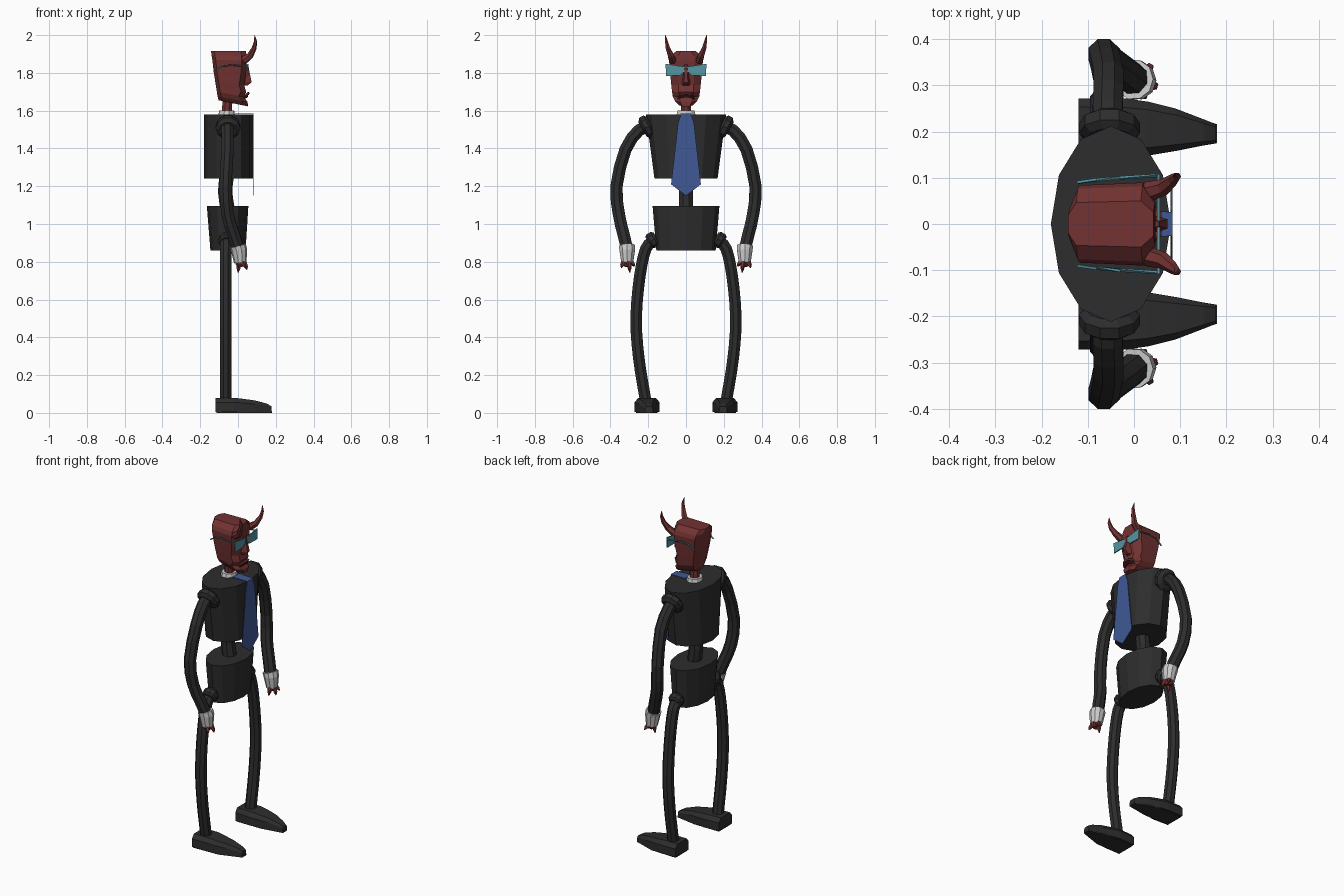
import bpy, bmesh
from math import cos, sin, pi
from mathutils import Vector


def material(name, rgb):
    m = bpy.data.materials.new(name)
    m.diffuse_color = (*rgb, 1)
    return m


SUIT = material("suit_black", (0.026, 0.026, 0.026))
RED = material("skin_red", (0.17, 0.032, 0.032))
DARK = material("lip_dark", (0.06, 0.012, 0.012))
WHITE = material("shirt_white", (0.6, 0.6, 0.6))
BLUE = material("tie_blue", (0.05, 0.10, 0.30))
TEAL = material("glasses_teal", (0.09, 0.30, 0.36))


def loft(name, rings, mat, mirror=False):
    """Skin equal-length rings of points, cap both ends."""
    bm = bmesh.new()
    vs = [[bm.verts.new(p) for p in r] for r in rings]
    n = len(rings[0])
    for a, b in zip(vs, vs[1:]):
        for i in range(n):
            j = (i + 1) % n
            bm.faces.new((a[i], a[j], b[j], b[i]))
    bm.faces.new(vs[0][::-1])
    bm.faces.new(vs[-1])
    return finish(name, bm, mat, mirror)


def finish(name, bm, mat, mirror=False):
    bmesh.ops.recalc_face_normals(bm, faces=bm.faces)
    me = bpy.data.meshes.new(name)
    bm.to_mesh(me)
    bm.free()
    me.materials.append(mat)
    ob = bpy.data.objects.new(name, me)
    bpy.context.collection.objects.link(ob)
    if mirror:
        md = ob.modifiers.new("mirror", 'MIRROR')
        md.use_axis = (False, True, False)
        md.use_mirror_merge = False
    return ob


def ellipse(cx, z, rx, ry, n=12):
    return [(cx + rx * cos(2 * pi * i / n), ry * sin(2 * pi * i / n), z) for i in range(n)]


def smooth_path(pts, sub):
    """Catmull-Rom subdivision of a path."""
    p = [Vector(q) for q in pts]
    p = [2 * p[0] - p[1]] + p + [2 * p[-1] - p[-2]]
    out = []
    for a, b, c, d in zip(p, p[1:], p[2:], p[3:]):
        for k in range(sub):
            t = k / sub
            out.append(0.5 * (2 * b + (c - a) * t + (2 * a - 5 * b + 4 * c - d) * t * t
                              + (3 * b - a - 3 * c + d) * t ** 3))
    return out + [p[-2]]


def tube(name, pts, radii, mat, sides=8, sub=1, mirror=True):
    p = smooth_path(pts, sub)
    if not isinstance(radii, (list, tuple)):
        radii = [radii] * len(p)
    rings = []
    for i, c in enumerate(p):
        t = (p[min(i + 1, len(p) - 1)] - p[max(i - 1, 0)]).normalized()
        u = t.cross(Vector((1, 0, 0))).normalized()
        v = u.cross(t)
        rings.append([c + radii[i] * (cos(2 * pi * (k + .5) / sides) * u + sin(2 * pi * (k + .5) / sides) * v)
                      for k in range(sides)])
    return loft(name, rings, mat, mirror)


# Torso, pelvis and the thin waist between them
loft("torso", [ellipse(-0.05, 1.24, 0.13, 0.167), ellipse(-0.05, 1.58, 0.13, 0.212)], SUIT)
loft("pelvis", [ellipse(-0.053, 0.86, 0.093, 0.157), ellipse(-0.055, 1.095, 0.11, 0.177)], SUIT)
tube("waist", [(-0.055, 0, 1.08), (-0.068, 0, 1.17), (-0.06, 0, 1.25)], 0.041, SUIT, 8, 2, False)

# Arms with shoulder rings
tube("arm", [(-0.055, 0.19, 1.52), (-0.057, 0.25, 1.495), (-0.055, 0.32, 1.395), (-0.066, 0.368, 1.2),
             (-0.055, 0.355, 1.05), (-0.025, 0.332, 0.95), (0.003, 0.311, 0.865)], 0.035, SUIT, 8, 2)
tube("shoulder_ring", [(-0.053, 0.186, 1.523), (-0.053, 0.197, 1.518), (-0.053, 0.218, 1.507), (-0.053, 0.23, 1.50)],
     [0.05, 0.066, 0.066, 0.045], SUIT, 10)

# Cuffs
tube("cuff", [(-0.001, 0.313, 0.885), (0.006, 0.311, 0.86), (0.012, 0.311, 0.795)],
     [0.044, 0.043, 0.033], WHITE, 10)

# Hands: palm plus clawed fingers
tube("palm", [(0.01, 0.311, 0.815), (0.014, 0.31, 0.79), (0.015, 0.308, 0.775)], [0.028, 0.027, 0.018], RED, 6)
for i, (bx, by, tx, ty, tz) in enumerate([(0.0, 0.300, 0.0, 0.297, 0.742), (0.015, 0.29, 0.02, 0.273, 0.775),
                                          (0.032, 0.305, 0.048, 0.297, 0.758), (0.02, 0.328, 0.04, 0.343, 0.768)]):
    mid = ((bx + tx) / 2 + 0.003, by * 0.3 + ty * 0.7, 0.4 * 0.8 + 0.6 * tz)
    tube(f"finger_{i}", [(bx, by, 0.805), mid, (tx, ty, tz)], [0.012, 0.011, 0.002], RED, 5)

# Legs with hip rings
tube("leg", [(-0.063, 0.165, 0.915), (-0.064, 0.212, 0.87), (-0.065, 0.245, 0.72), (-0.065, 0.264, 0.5),
             (-0.065, 0.25, 0.29), (-0.065, 0.213, 0.06)], 0.033, SUIT, 8, 3)
tube("hip_ring", [(-0.06, 0.157, 0.926), (-0.06, 0.168, 0.921), (-0.06, 0.188, 0.908), (-0.06, 0.197, 0.902)],
     [0.034, 0.044, 0.044, 0.034], SUIT, 10)

# Shoes: sections along x as (x, inner y, outer y, height)
loft("shoe", [[(x, a, 0.006), (x, b, 0.006), (x, b, h * 0.7), (x, b - (b - a) * 0.15, h),
               (x, a + (b - a) * 0.15, h), (x, a, h * 0.7)]
              for x, a, b, h in [(-0.12, 0.145, 0.272, 0.08), (-0.02, 0.14, 0.272, 0.08), (0.03, 0.148, 0.265, 0.074),
                                 (0.09, 0.158, 0.25, 0.066), (0.15, 0.17, 0.227, 0.05), (0.178, 0.175, 0.216, 0.035)]],
     SUIT, True)
loft("sole", [[(-0.115, 0.152, z), (-0.115, 0.265, z), (0.05, 0.26, z), (0.18, 0.216, z), (0.18, 0.175, z),
               (0.05, 0.153, z)] for z in (0, 0.01)], SUIT, True)

# Neck and shirt collar
tube("neck", [(-0.06, 0, 1.57), (-0.058, 0, 1.62), (-0.05, 0, 1.70)], 0.028, RED, 8, 1, False)
loft("collar", [ellipse(-0.06, 1.57, 0.045, 0.056, 10), ellipse(-0.06, 1.6, 0.04, 0.046, 10)], WHITE)


# Head: tilted sections as (back x, front x, half width, back z, front z)
def head_ring(xb, xf, w, zb, zf):
    half = [(xb, 0.38 * w), (xb + 0.018, 0.93 * w), (xf - 0.03, w), (xf - 0.003, 0.52 * w)]
    pts = half + [(x, -y) for x, y in reversed(half)]
    return [(x, y, zb + (zf - zb) * (x - xb) / (xf - xb)) for x, y in pts]


loft("head", [head_ring(*r) for r in [
    (-0.103, 0.056, 0.036, 1.655, 1.622), (-0.108, 0.054, 0.058, 1.675, 1.645), (-0.112, 0.034, 0.071, 1.70, 1.672),
    (-0.115, 0.046, 0.074, 1.72, 1.698), (-0.12, 0.036, 0.078, 1.75, 1.735), (-0.128, 0.046, 0.084, 1.80, 1.80),
    (-0.136, 0.05, 0.09, 1.87, 1.865), (-0.14, 0.048, 0.082, 1.892, 1.89), (-0.143, 0.045, 0.05, 1.917, 1.917)]], RED)

# Nose wedge
loft("nose", [[(0.03, -w, z), (x, -w * 0.45, z), (x, w * 0.45, z), (0.03, w, z)]
              for z, x, w in [(1.845, 0.054, 0.012), (1.80, 0.062, 0.016), (1.75, 0.072, 0.023), (1.733, 0.05, 0.02)]], RED)

# Downturned lips
for name, dz, mat, x in (("upper_lip", 0.0, RED, 0.052), ("mouth_line", -0.014, DARK, 0.045)):
    tube(name, [(x - 0.02, -0.047, 1.674 + dz), (x, -0.022, 1.69 + dz), (x + 0.002, 0, 1.692 + dz),
                (x, 0.022, 1.69 + dz), (x - 0.02, 0.047, 1.674 + dz)],
         [0.003, 0.008, 0.008, 0.008, 0.003], mat, 5, 1, False)

# Ears' place is bare; horns rise from the brow
tube("horn", [(0.03, 0.07, 1.865), (0.065, 0.08, 1.892), (0.085, 0.096, 1.93), (0.093, 0.103, 1.965), (0.088, 0.109, 2.0)],
     [0.022, 0.018, 0.013, 0.009, 0.001], RED, 6)

# Glasses: front visor and temple arms
half = [(0.03, 1.836), (0.108, 1.848), (0.106, 1.784), (0.03, 1.786), (0.015, 1.803)]
visor = [(0, 1.832)] + half + [(-y, z) for y, z in reversed(half)]
loft("visor", [[(x, y, z) for y, z in visor] for x in (0.050, 0.056)], TEAL)
tube("temple", [(0.053, 0.105, 1.832), (-0.03, 0.10, 1.842), (-0.08, 0.096, 1.836), (-0.122, 0.09, 1.81)],
     0.004, TEAL, 4)

# Necktie: thin sheet folded over the top edge of the torso
bm = bmesh.new()
rows = [[bm.verts.new((x + d, s * w, z)) for s in (-1, 1)] for d in (0,) for x, w, z in
        [(-0.015, 0.03, 1.586), (0.083, 0.026, 1.584), (0.083, 0.042, 1.535), (0.083, 0.079, 1.21)]]
tip = bm.verts.new((0.083, 0, 1.15))
for a, b in zip(rows, rows[1:]):
    bm.faces.new((a[0], b[0], b[1], a[1]))
bm.faces.new((rows[-1][0], tip, rows[-1][1]))
tie = finish("necktie", bm, BLUE)
tie.modifiers.new("thickness", 'SOLIDIFY').thickness = 0.004
